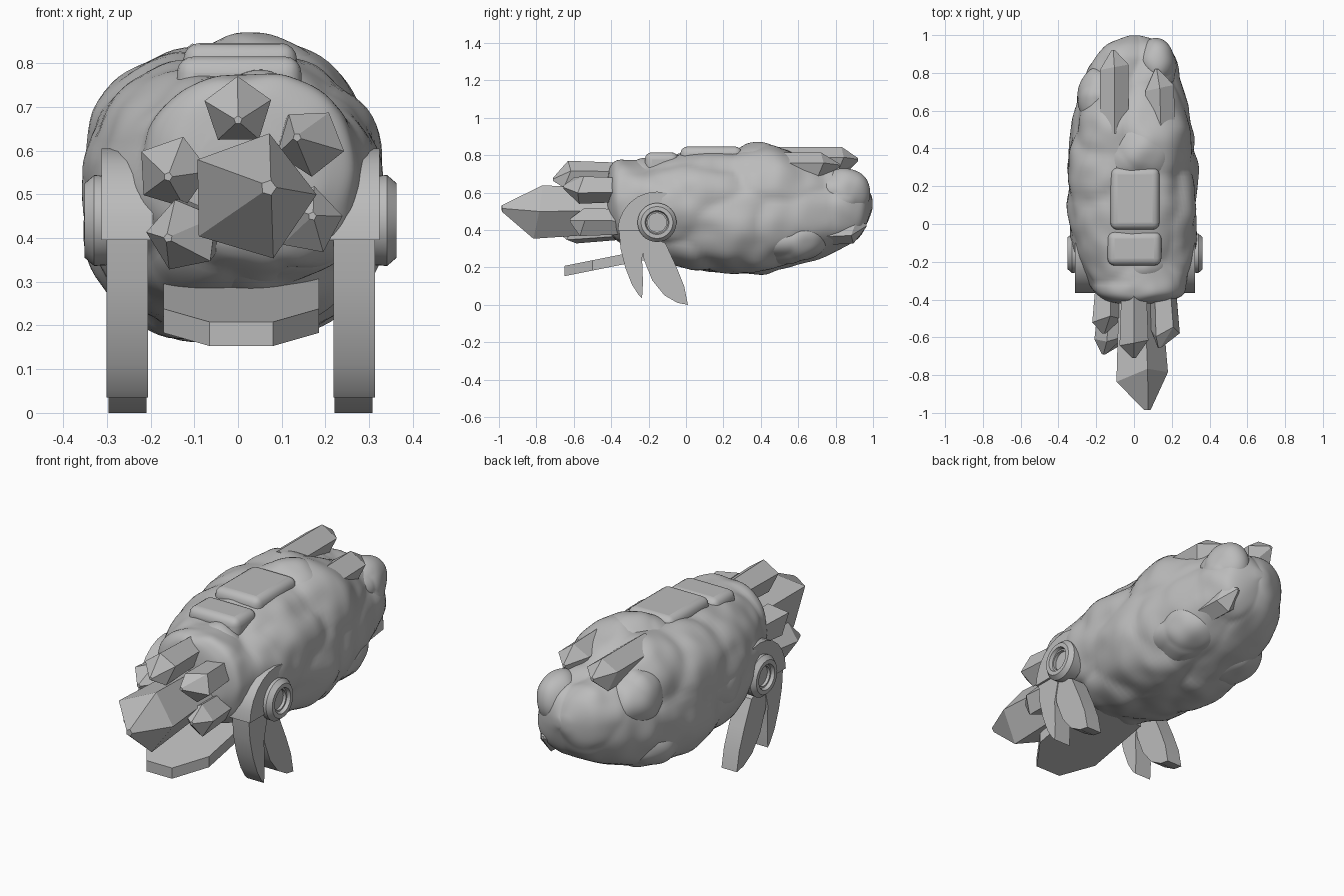
import bpy, bmesh, math
from mathutils import Vector, noise

if "Cube" in bpy.data.objects:
    bpy.data.objects.remove(bpy.data.objects["Cube"])

stone = bpy.data.materials.new("stone grey")
stone.use_nodes = True
stone.diffuse_color = (0.5, 0.5, 0.5, 1)
stone.node_tree.nodes["Principled BSDF"].inputs["Base Color"].default_value = (0.5, 0.5, 0.5, 1)


def finish(bm, name, smooth=None, bevel=0):
    bmesh.ops.recalc_face_normals(bm, faces=bm.faces)
    mesh = bpy.data.meshes.new(name)
    bm.to_mesh(mesh)
    bm.free()
    mesh.materials.append(stone)
    obj = bpy.data.objects.new(name, mesh)
    bpy.context.collection.objects.link(obj)
    if bevel:
        mod = obj.modifiers.new("Bevel", 'BEVEL')
        mod.width, mod.segments, mod.limit_method = bevel, 4, 'ANGLE'
    if smooth:
        bpy.ops.object.select_all(action='DESELECT')
        obj.select_set(True)
        bpy.context.view_layer.objects.active = obj
        bpy.ops.object.shade_smooth_by_angle(angle=math.radians(smooth))


def loft(bm, rings, closed=False):
    """Skin rings of vertices and cap the ends."""
    loops = [[bm.verts.new(p) for p in ring] for ring in rings]
    pairs = list(zip(loops, loops[1:]))
    if closed:
        pairs.append((loops[-1], loops[0]))
    for a, b in pairs:
        for i in range(len(a)):
            j = (i + 1) % len(a)
            bm.faces.new((a[i], a[j], b[j], b[i]))
    if not closed:
        bm.faces.new(loops[0])
        bm.faces.new(loops[-1])


def lumps(p, scale=3, amount=0.065):
    """Rounded boulder swelling with creases between cells."""
    warped = p + 0.05 * noise.noise_vector(p * 4)
    near = noise.voronoi(warped * scale)[0][0]
    return amount * (0.34 - near * near) + 0.014 * noise.noise(p * 9)


def catmull(a, b, c, d, t):
    return 0.5 * (2 * b + (c - a) * t + (2 * a - 5 * b + 4 * c - d) * t * t
                  + (3 * b - a - 3 * c + d) * t ** 3)


# Rocky body: y, left edge, right edge, bottom, top of each section
sections = [Vector(s) for s in (
    (-0.42, -0.07, 0.11, 0.44, 0.64), (-0.40, -0.16, 0.19, 0.35, 0.735),
    (-0.34, -0.235, 0.265, 0.285, 0.77), (-0.18, -0.29, 0.295, 0.235, 0.775),
    (0.0, -0.34, 0.32, 0.195, 0.80), (0.25, -0.355, 0.33, 0.162, 0.84),
    (0.45, -0.33, 0.31, 0.165, 0.85), (0.65, -0.30, 0.265, 0.235, 0.785),
    (0.82, -0.24, 0.23, 0.295, 0.75), (0.94, -0.15, 0.17, 0.365, 0.69),
    (0.995, -0.04, 0.06, 0.49, 0.59))]
padded = [sections[0]] + sections + [sections[-1]]
rings = []
for k in range(len(sections) - 1):
    for step in range(9):
        y, lo, hi, bottom, top = catmull(*padded[k:k + 4], step / 9)
        ring = []
        for i in range(96):
            a = math.tau * i / 96
            c, s = math.cos(a), math.sin(a)
            out = Vector((math.copysign(abs(c) ** 0.92, c), 0, math.copysign(abs(s) ** 0.92, s)))
            p = Vector(((lo + hi) / 2 + out.x * (hi - lo) / 2, y,
                        (bottom + top) / 2 + out.z * (top - bottom) / 2))
            ring.append(p + out * lumps(p))
        rings.append(ring)
rings.append([Vector((p.x * 0.5, 0.998, 0.54 + (p.z - 0.54) * 0.5)) for p in rings[-1]])
bm = bmesh.new()
loft(bm, rings)
finish(bm, "rocky_body", 60)


def boulder(name, centre, size):
    bm = bmesh.new()
    bmesh.ops.create_icosphere(bm, subdivisions=5, radius=1)
    for v in bm.verts:
        out = v.co.normalized()
        p = Vector(centre) + out * Vector(size).x
        p.y, p.z = centre[1] + out.y * size[1], centre[2] + out.z * size[2]
        v.co = p + out * lumps(p, 4, 0.04)
    finish(bm, name, 60)


# Boulders swelling out of the body
boulder("right_lower_boulder", (0.11, 0.55, 0.355), (0.18, 0.20, 0.13))
boulder("left_lower_boulder", (-0.13, 0.50, 0.36), (0.18, 0.24, 0.15))
boulder("left_rear_boulder", (-0.165, 0.66, 0.60), (0.125, 0.16, 0.15))
boulder("right_rear_boulder", (0.12, 0.83, 0.59), (0.11, 0.14, 0.13))
boulder("right_middle_boulder", (0.11, 0.20, 0.47), (0.22, 0.22, 0.23))
boulder("left_middle_boulder", (-0.12, 0.14, 0.50), (0.235, 0.24, 0.22))
boulder("top_boulder", (0.02, 0.38, 0.66), (0.24, 0.20, 0.195))
boulder("head_boulder", (0.02, -0.22, 0.522), (0.268, 0.19, 0.25))


def crystal(name, base, end, tip, radius, spin=0.3, root=0.85):
    """Five-sided shard with a slanted, off-centre point."""
    base, end, tip = Vector(base), Vector(end), Vector(tip)
    axis = (end - base).normalized()
    side = axis.cross(Vector((0, 0, 1))).normalized()
    up = side.cross(axis)
    rings = []
    for centre, r, ragged in ((base, root, 0), (end, 1, 0.3), (tip, 0.12, 0)):
        ring = []
        for i in range(5):
            a = spin + math.tau * i / 5
            ring.append(centre + radius * (axis * ragged * math.sin(2 * a)
                                           + (side * math.cos(a) + up * math.sin(a)) * r))
        rings.append(ring)
    bm = bmesh.new()
    loft(bm, rings)
    finish(bm, name)


# Front crystal cluster
crystal("main_front_crystal", (0.02, -0.32, 0.50), (0.03, -0.79, 0.495), (0.07, -0.985, 0.515), 0.15, 0.6, 0.8)
crystal("top_front_crystal", (0.0, -0.30, 0.69), (0.0, -0.63, 0.69), (0.0, -0.71, 0.67), 0.08)
crystal("right_upper_crystal", (0.15, -0.28, 0.62), (0.165, -0.57, 0.62), (0.135, -0.655, 0.63), 0.08, 0.9)
crystal("left_upper_crystal", (-0.14, -0.28, 0.55), (-0.15, -0.50, 0.55), (-0.16, -0.58, 0.54), 0.085, 0.6)
crystal("left_lower_crystal", (-0.10, -0.28, 0.42), (-0.125, -0.61, 0.405), (-0.16, -0.69, 0.40), 0.085, 0.1)
crystal("right_lower_crystal", (0.15, -0.28, 0.44), (0.16, -0.55, 0.44), (0.17, -0.62, 0.45), 0.08, 0.5)

# Rear crystals
crystal("left_rear_crystal", (-0.105, 0.48, 0.765), (-0.105, 0.83, 0.765), (-0.11, 0.92, 0.775), 0.08, 0.3, 1)
crystal("right_rear_crystal", (0.145, 0.38, 0.735), (0.135, 0.72, 0.735), (0.12, 0.82, 0.745), 0.08, 0.3, 1)
crystal("lower_rear_crystal", (0.165, 0.66, 0.385), (0.145, 0.89, 0.395), (0.14, 0.965, 0.425), 0.068, 0.9, 1)


def prism(name, outline, place, depth, **options):
    """Extrude an outline; place maps (u, v, depth) to space."""
    bm = bmesh.new()
    loft(bm, [[place(u, v, d) for u, v in outline] for d in depth])
    finish(bm, name, **options)


# Rounded plates along the back
for name, x0, x1, y0, y1, z0, z1 in (
        ("front_back_plate", -0.14, 0.145, -0.22, -0.04, 0.68, 0.815),
        ("rear_back_plate", -0.125, 0.135, -0.03, 0.30, 0.70, 0.846)):
    prism(name, [(x0, y0), (x1, y0), (x1, y1), (x0, y1)],
          lambda u, v, d: (u, v, d), (z0, z1), bevel=0.038, smooth=40)

# Sloping chin slab
chin = [(-0.065, -0.65), (0.08, -0.65), (0.185, -0.50), (0.185, -0.15), (-0.17, -0.15), (-0.17, -0.50)]
prism("chin_slab", chin, lambda u, v, d: (u, v, d + 0.2 * (v + 0.65)), (0.153, 0.208))

# Shoulder guard, hub ring and blades, on both sides
CX, HUB_Y, HUB_Z = 0.006, -0.155, 0.44
front_blade = [(-0.36, 0.42), (-0.35, 0.30), (-0.325, 0.20), (-0.29, 0.11), (-0.255, 0.055),
               (-0.235, 0.035), (-0.23, 0.12), (-0.235, 0.25), (-0.20, 0.40)]
rear_blade = [(-0.24, 0.38), (-0.225, 0.24), (-0.18, 0.13), (-0.115, 0.05), (-0.045, 0.01),
              (0.01, 0.0), (-0.01, 0.10), (-0.05, 0.20), (-0.11, 0.33)]
guard = [(HUB_Y + r * math.cos(a), HUB_Z - 0.045 + r * math.sin(a))
         for r, angles in ((0.21, range(75, 181, 15)), (0.07, range(180, 74, -15)))
         for a in map(math.radians, angles)]
hub_profile = [(0.05, 0.27), (0.10, 0.27), (0.104, 0.335), (0.085, 0.357), (0.064, 0.357),
               (0.058, 0.34), (0.05, 0.34)]
for label, sign in (("left", 1), ("right", -1)):
    def outward(u, v, d, sign=sign):
        return (CX + sign * d, u, v)

    prism(label + "_front_blade", front_blade, outward, (0.212, 0.307), smooth=30)
    prism(label + "_rear_blade", rear_blade, outward, (0.215, 0.302), smooth=30)
    prism(label + "_shoulder_guard", guard, outward, (0.20, 0.318), smooth=30)

    bm = bmesh.new()
    loft(bm, [[outward(HUB_Y + r * math.cos(a), HUB_Z + r * math.sin(a), d) for r, d in hub_profile]
              for a in (math.tau * i / 40 for i in range(40))], closed=True)
    finish(bm, label + "_hub_ring", 30)

    disc = [(HUB_Y + 0.055 * math.cos(math.tau * i / 32), HUB_Z + 0.055 * math.sin(math.tau * i / 32))
            for i in range(32)]
    prism(label + "_hub_centre", disc, outward, (0.27, 0.325), smooth=30)
